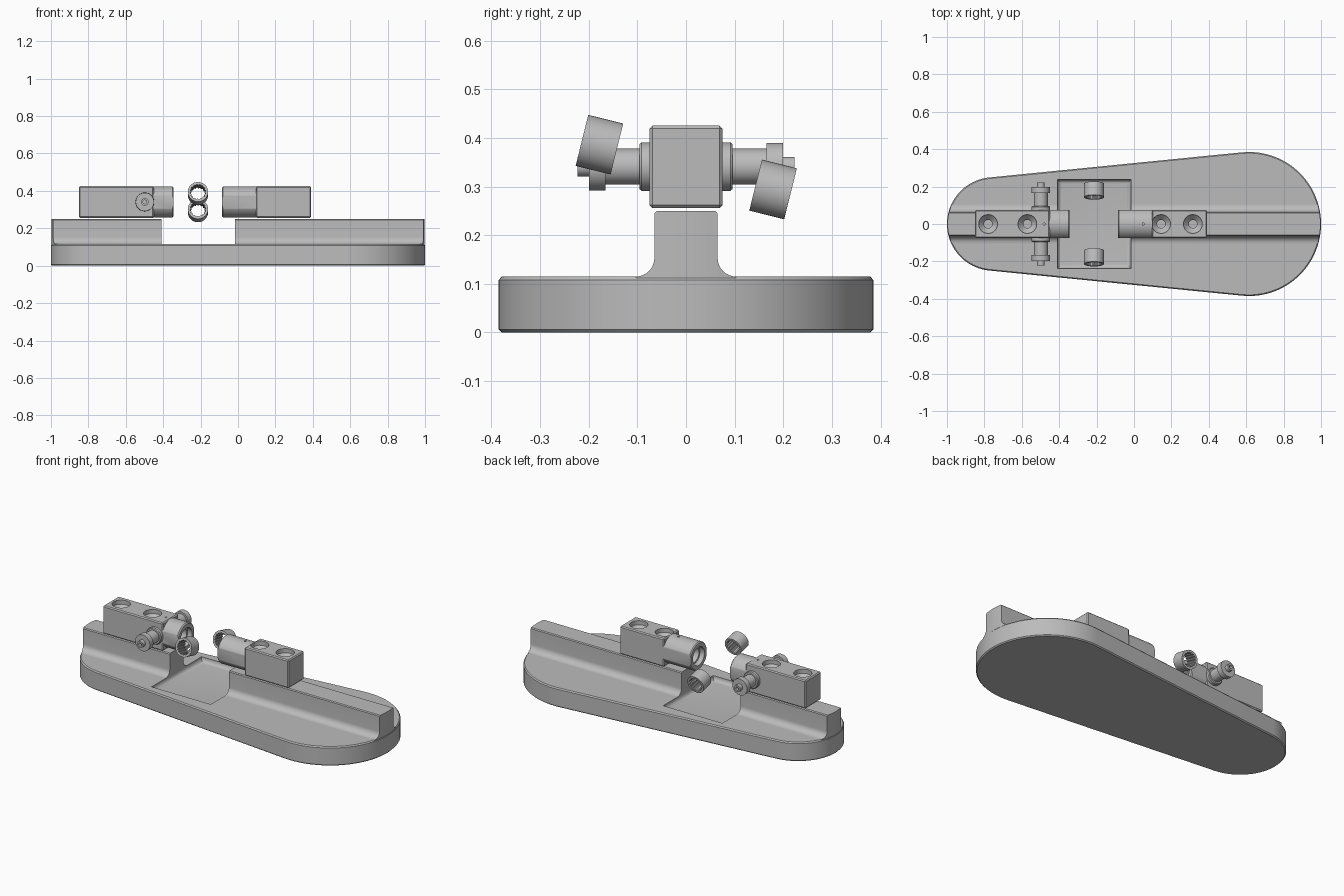
import bpy, bmesh
from math import sin, cos, pi, asin
from mathutils import Vector

cube = bpy.data.objects.get("Cube")
if cube:
    bpy.data.objects.remove(cube, do_unlink=True)

GREY = (0.5, 0.5, 0.5, 1)
grey = bpy.data.materials.new("grey_metal")
grey.use_nodes = True
grey.diffuse_color = GREY
grey.node_tree.nodes["Principled BSDF"].inputs["Base Color"].default_value = GREY


def finish(name, bm):
    bmesh.ops.remove_doubles(bm, verts=bm.verts, dist=1e-5)
    bmesh.ops.recalc_face_normals(bm, faces=bm.faces)
    mesh = bpy.data.meshes.new(name)
    bm.to_mesh(mesh)
    bm.free()
    mesh.materials.append(grey)
    ob = bpy.data.objects.new(name, mesh)
    bpy.context.collection.objects.link(ob)
    return ob


def loft(name, rings):
    """Skin a list of equal-length closed rings and cap both ends."""
    bm = bmesh.new()
    rows = [[bm.verts.new(p) for p in ring] for ring in rings]
    n = len(rows[0])
    for a, b in zip(rows, rows[1:]):
        for i in range(n):
            j = (i + 1) % n
            bm.faces.new((a[i], a[j], b[j], b[i]))
    bm.faces.new(rows[0])
    bm.faces.new(rows[-1])
    return finish(name, bm)


def lathe(name, profile, centre, axis, teeth=0, seg=64):
    """Spin a closed (radius, distance) profile about an axis."""
    bm = bmesh.new()
    turn = Vector(axis).to_track_quat('Z', 'Y')
    rows = []
    for r, t in profile:
        row = []
        for i in range(seg):
            rr = r - teeth if r < 0.045 and i % 4 < 2 else r
            a = 2 * pi * i / seg
            p = turn @ Vector((rr * cos(a), rr * sin(a), t))
            row.append(bm.verts.new(p + Vector(centre)))
        rows.append(row)
    for k in range(len(rows)):
        a, b = rows[k - 1], rows[k]
        if profile[k - 1][0] == 0 and profile[k][0] == 0:
            continue
        for i in range(seg):
            j = (i + 1) % seg
            bm.faces.new((a[i], a[j], b[j], b[i]))
    return finish(name, bm)


def box(name, lo, hi, bevel=0.0, bottom_only=False, segments=1):
    bm = bmesh.new()
    bmesh.ops.create_cube(bm, size=1)
    for v in bm.verts:
        v.co = [l + (c + 0.5) * (h - l) for l, h, c in zip(lo, hi, v.co)]
    if bevel:
        edges = [e for e in bm.edges if not bottom_only
                 or all(v.co.z < lo[2] + 1e-4 for v in e.verts)]
        bmesh.ops.bevel(bm, geom=edges, offset=bevel, segments=segments,
                        profile=0.5, affect='EDGES')
    return finish(name, bm)


def cut(ob, tool, mode='DIFFERENCE', keep=False):
    mod = ob.modifiers.new("cut", 'BOOLEAN')
    mod.operation, mod.object, mod.solver = mode, tool, 'EXACT'
    graph = bpy.context.evaluated_depsgraph_get()
    mesh = bpy.data.meshes.new_from_object(ob.evaluated_get(graph))
    ob.modifiers.clear()
    ob.data = mesh
    if not keep:
        bpy.data.objects.remove(tool, do_unlink=True)


def outline(z, inset=0.0, steps=40):
    """Tapered pill: a small and a large round end joined by tangents."""
    small, large, xs, xl = 0.25, 0.385, -0.75, 0.615
    tilt = asin((large - small) / (xl - xs))
    pts = []
    for cx, r, start, sweep in ((xl, large, -pi / 2 - tilt, pi + 2 * tilt),
                                (xs, small, pi / 2 + tilt, pi - 2 * tilt)):
        for i in range(steps + 1):
            a = start + sweep * i / steps
            pts.append((cx + (r - inset) * cos(a), (r - inset) * sin(a), z))
    return pts


# Base plate with chamfered rims
TOP = 0.115
plate = loft("base_plate", [outline(0, 0.006), outline(0.006), outline(TOP - 0.007),
                            outline(TOP, 0.006)])

# Rail with filleted feet, trimmed to the plate outline
R = 0.038
half = [(0.103, 0.1)]
half += [(0.103 - R * sin(a), TOP + R - R * cos(a))
         for a in (pi / 2 * i / 8 for i in range(9))]
half += [(0.065, 0.245), (0.06, 0.25)]
section = half + [(-y, z) for y, z in reversed(half)]
rail = loft("rail", [[(x, y, z) for y, z in section] for x in (-1.1, 1.1)])
cut(rail, loft("trim", [outline(0.05, 0.003), outline(0.4, 0.003)]), 'INTERSECT')

# Rounded pocket that splits the rail
pocket = box("pocket", (-0.41, -0.238, 0.088), (-0.015, 0.238, 0.5), 0.024, True, 5)
cut(plate, pocket, keep=True)
cut(rail, pocket)

# Clamp blocks with counterbored bolt holes and bored round snouts
MID, WIDE = 0.341, 0.075
for side, x0, x1, holes, tip, root, pin in (
        ("right", -0.85, -0.45, (-0.78, -0.57), -0.345, -0.455, -0.48),
        ("left", 0.095, 0.39, (0.145, 0.315), -0.085, 0.1, 0.05)):
    block = box(side + "_block", (x0, -WIDE, 0.256), (x1, WIDE, 0.425), 0.006)
    for x in holes:
        cut(block, lathe("bolt_hole", [(0, -0.1), (0.022, -0.1), (0.022, 0.07),
                                       (0.05, 0.1), (0.05, 0.2), (0, 0.2)],
                         (x, 0, 0.3), (0, 0, 1), seg=40))
    d = root - tip
    length, way = abs(d), (1 if d > 0 else -1, 0, 0)
    snout = lathe(side + "_snout", [(0.055, 0), (0.077, 0), (0.083, 0.006), (0.083, length),
                                    (0, length), (0, 0.095), (0.045, 0.095),
                                    (0.045, 0.03), (0.055, 0.03)], (tip, 0, MID), way)
    cut(snout, box("flats", (-1, -WIDE, 0), (1, WIDE, 1)), 'INTERSECT')
    cut(block if side == "right" else snout,
        lathe("pin_hole", [(0, 0), (0.006, 0), (0.006, 0.1), (0, 0.1)],
              (pin, 0, 0.4), (0, 0, 1), seg=16))

# Side spigots: collar, shaft, flange and socketed tip
spigot = [(0, 0.06), (0.05, 0.06), (0.05, 0.091), (0.046, 0.096), (0.037, 0.096),
          (0.037, 0.166), (0.049, 0.166), (0.049, 0.199), (0.02, 0.199),
          (0.02, 0.223), (0.01, 0.223), (0.01, 0.205), (0, 0.205)]
for side, s in (("front", -1), ("back", 1)):
    lathe(side + "_spigot", spigot, (-0.498, 0, MID), (0, s, 0))

# Loose tilted sleeves with splined bores
for side, y, z in (("front", -0.178, 0.386), ("back", 0.179, 0.294)):
    lathe(side + "_sleeve", [(0.042, -0.037), (0.054, -0.037), (0.054, 0.037), (0.042, 0.037)],
          (-0.214, y, z), (0, 0.97, -0.24), teeth=0.004)

# Smooth round surfaces, keep edges crisp
bpy.ops.object.select_all(action='DESELECT')
for ob in bpy.context.collection.objects:
    if ob.type == 'MESH':
        ob.select_set(True)
        bpy.context.view_layer.objects.active = ob
bpy.ops.object.shade_smooth_by_angle(angle=pi / 6)
